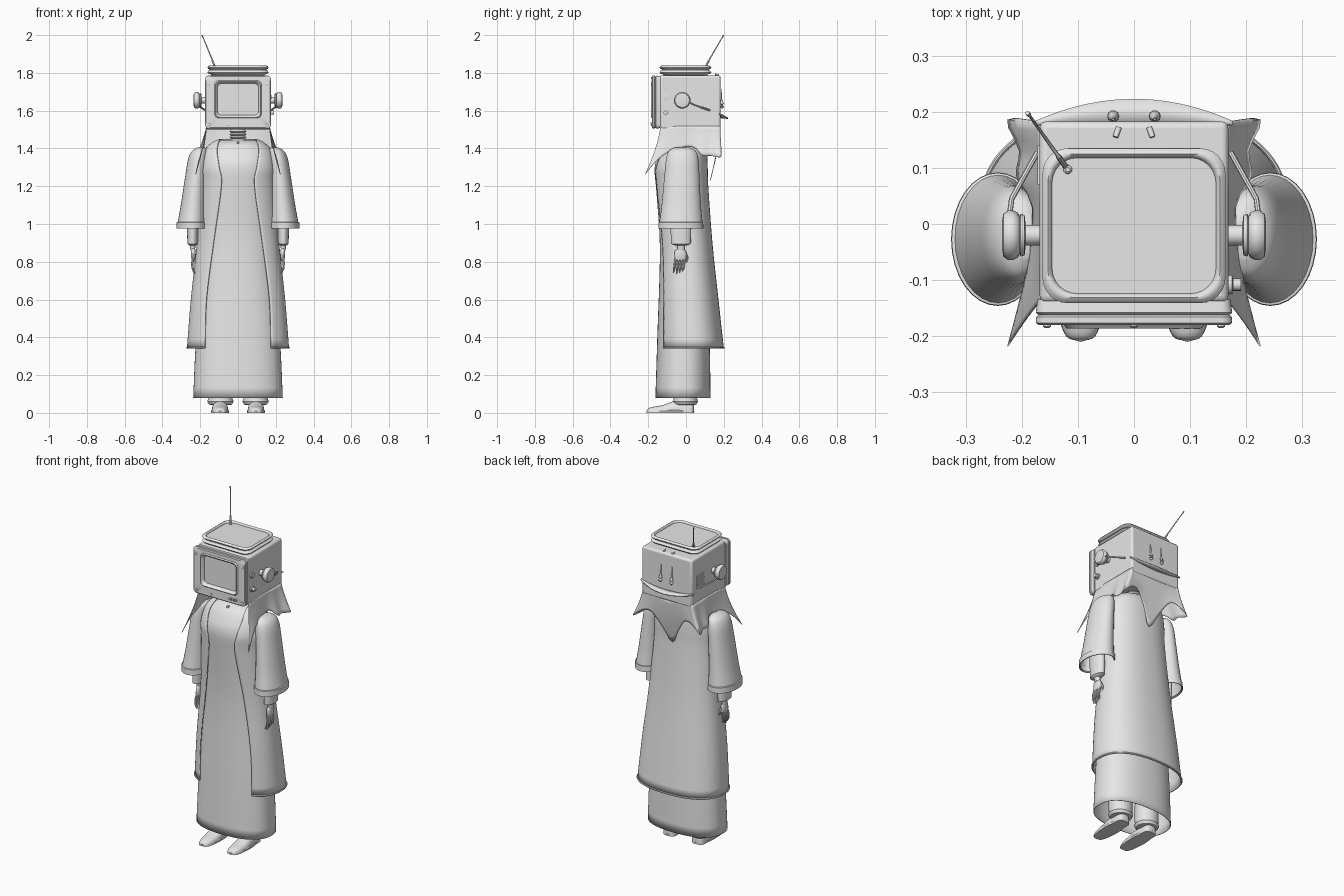
import bpy, bmesh, math
from mathutils import Vector

if "Cube" in bpy.data.objects:
    bpy.data.objects.remove(bpy.data.objects["Cube"])

GREY = bpy.data.materials.new("plain_grey")
GREY.diffuse_color = (0.8, 0.8, 0.8, 1)
GREY.use_nodes = True
GREY.node_tree.nodes["Principled BSDF"].inputs["Base Color"].default_value = GREY.diffuse_color


def finish(name, bm, angle=40, thick=0, bevel=0):
    bmesh.ops.recalc_face_normals(bm, faces=bm.faces)
    me = bpy.data.meshes.new(name)
    bm.to_mesh(me)
    bm.free()
    ob = bpy.data.objects.new(name, me)
    bpy.context.collection.objects.link(ob)
    me.materials.append(GREY)
    if thick:
        m = ob.modifiers.new("thickness", 'SOLIDIFY')
        m.thickness, m.offset = thick, -1
    if bevel:
        m = ob.modifiers.new("bevel", 'BEVEL')
        m.width, m.segments = bevel, 3
    bpy.ops.object.select_all(action='DESELECT')
    ob.select_set(True)
    bpy.context.view_layer.objects.active = ob
    bpy.ops.object.shade_smooth_by_angle(angle=math.radians(angle))
    return ob


def loft(name, rings, closed=True, cap0=False, cap1=False, **kw):
    bm = bmesh.new()
    vs = [[bm.verts.new(p) for p in r] for r in rings]
    n = len(vs[0])
    for a, b in zip(vs, vs[1:]):
        for i in range(n if closed else n - 1):
            j = (i + 1) % n
            bm.faces.new((a[i], a[j], b[j], b[i]))
    if cap0:
        bm.faces.new(vs[0])
    if cap1:
        bm.faces.new(vs[-1])
    return finish(name, bm, **kw)


def smooth_rows(rows, steps=4):
    """Catmull-Rom interpolation between rows of numbers."""
    out = []
    for i in range(len(rows) - 1):
        p = [Vector(rows[min(max(k, 0), len(rows) - 1)]) for k in range(i - 1, i + 3)]
        for s in range(steps):
            t = s / steps
            out.append(0.5 * (2 * p[1] + (p[2] - p[0]) * t + (2 * p[0] - 5 * p[1] + 4 * p[2] - p[3]) * t * t
                              + (3 * p[1] - p[0] - 3 * p[2] + p[3]) * t ** 3))
    return out + [Vector(rows[-1])]


def box(name, lo, hi, bevel=0):
    bm = bmesh.new()
    bmesh.ops.create_cube(bm, size=1)
    for v in bm.verts:
        v.co = [(a + b) / 2 + c * (b - a) for a, b, c in zip(lo, hi, v.co)]
    return finish(name, bm, bevel=bevel)


def tube(name, path, radii, n=10):
    """Round rod through points, radius given at each point."""
    path = [Vector(p) for p in path]
    rings = []
    for i, p in enumerate(path):
        d = path[min(i + 1, len(path) - 1)] - path[max(i - 1, 0)]
        q = d.to_track_quat('Z', 'Y')
        rings.append([p + q @ Vector((radii[i] * math.cos(k * math.tau / n), radii[i] * math.sin(k * math.tau / n), 0))
                      for k in range(n)])
    return loft(name, rings, cap0=True, cap1=True)


def disc_stack(name, base, axis, prof, n=24):
    """Lathe: profile of (distance along axis, radius)."""
    q = Vector(axis).to_track_quat('Z', 'Y')
    rings = [[Vector(base) + q @ Vector((r * math.cos(k * math.tau / n), r * math.sin(k * math.tau / n), d))
              for k in range(n)] for d, r in prof]
    return loft(name, rings, cap0=True, cap1=True)


def round_rect(hx, hy, r):
    pts = []
    for c, (sx, sy) in enumerate(((1, 1), (-1, 1), (-1, -1), (1, -1))):
        for k in range(7):
            a = (c + k / 6) * math.pi / 2
            pts.append((sx * (hx - r) + r * math.cos(a), sy * (hy - r) + r * math.sin(a)))
    return pts


def section(a, rx, yf, yb):
    """Body outline; angle 0 is the middle of the back."""
    yc = (yf + yb) / 2
    s, c = math.sin(a), math.cos(a)
    e = 0.85
    return (math.copysign(abs(s) ** e, s) * rx, yc + math.copysign(abs(c) ** e, c) * (yb - yf) / 2)


# inner dress: z, half width, front y, back y
rows = [(.08, .237, -.162, .13), (.4, .222, -.152, .125), (.86, .185, -.138, .11), (1.15, .172, -.155, .1),
        (1.3, .175, -.166, .1), (1.38, .165, -.135, .09), (1.425, .135, -.1, .08), (1.445, .09, -.055, .06)]
loft("dress", [[(*section(k * math.tau / 64, *r[1:]), r[0]) for k in range(64)] for r in smooth_rows(rows)],
     cap1=True, thick=.004)

# open coat: as above plus front edge x
rows = [(.345, .27, -.15, .2, .175), (.6, .25, -.15, .172, .168), (.9, .218, -.146, .14, .13),
        (1.2, .197, -.166, .118, .088), (1.3, .197, -.172, .115, .1), (1.385, .18, -.14, .11, .112),
        (1.43, .14, -.105, .095, .105), (1.45, .1, -.06, .07, .095)]
rings = []
for z, rx, yf, yb, xe in smooth_rows(rows):
    end = math.pi - math.asin(min(1, xe / rx) ** (1 / .85))
    rings.append([(*section(end * (k / 32 - 1), rx, yf, yb), z) for k in range(65)])
loft("coat", rings, closed=False, thick=.006)
hem = rings[0]
tube("coat_hem", hem, [.005] * len(hem), 6)

# head box and monitor front
box("head_box", (-.168, -.14, 1.5), (.168, .183, 1.787), bevel=.012)
prof = [(-.135, .172, .137, .018), (-.158, .175, .14, .02), (-.162, .17, .135, .02), (-.166, .175, .14, .02),
        (-.176, .175, .14, .02), (-.18, .17, .135, .02), (-.18, .125, .1, .025), (-.186, .12, .095, .024),
        (-.18, .113, .088, .022), (-.166, .108, .083, .02)]
loft("monitor_front", [[(x, y, 1.645 + z * 1.0 + (.015 if i > 5 else 0)) for x, z in round_rect(hx, hz, r)]
                       for i, (y, hx, hz, r) in enumerate(prof)], cap0=True, cap1=True, angle=35)
for x, z in ((-.155, 1.74), (0, 1.772), (.155, 1.74), (-.155, 1.525), (-.055, 1.525), (.155, 1.525)):
    disc_stack("panel_screw", (x, -.178, z), (0, -1, 0), [(0, .007), (.005, .007), (.007, .004)], 12)
for x in (.075, .095, .112):
    box("panel_button", (x - .006, -.187, 1.526), (x + .006, -.175, 1.538))

# tray on top of the head
prof = [(1.78, .135), (1.793, .145), (1.796, .157), (1.803, .162), (1.811, .157), (1.814, .15), (1.818, .15),
        (1.821, .157), (1.828, .163), (1.835, .158), (1.838, .153), (1.834, .148), (1.826, .146)]
loft("top_tray", [[(x, y - .003, z) for x, y in round_rect(h, h - .025, .045)] for z, h in prof],
     cap0=True, cap1=True, angle=60)
tube("antenna", [(-.118, .097, 1.82), (-.135, .121, 1.865), (-.135, .121, 1.866), (-.186, .193, 1.99),
                 (-.187, .194, 1.99), (-.19, .198, 2.0)], [.005, .005, .0035, .0025, .004, .004], 8)
disc_stack("antenna_base", (-.118, .097, 1.82), (0, 0, 1), [(0, .008), (.012, .008), (.016, .004)], 12)

# face on the back of the head: curved mouth ledge, drop eyes, brow pegs
top, bottom = [], []
for k in range(33):
    u = k / 16 - 1
    f = 1 - u * u
    top.append(((u * .175, .178, 1.588 - .02 * f)))
    bottom.append((u * .175, .184 + .039 * f, 1.585 - .022 * f))
loft("mouth_ledge", [top, bottom], closed=False, thick=.007)
for s in (-1, 1):
    tube("drop_eye", [(s * .037, .186, 1.715), (s * .037, .188, 1.66), (s * .037, .192, 1.635), (s * .037, .192, 1.622),
                      (s * .037, .19, 1.612)], [.002, .004, .01, .011, .004])
    tube("brow_peg", [(s * .027, .172, 1.788), (s * .033, .155, 1.792)], [.005, .005])

    # ear knob and its rod
    disc_stack("ear_knob", (s * .165, -.02, 1.655), (s, 0, 0),
               [(0, .018), (.028, .018), (.03, .036), (.037, .038), (.039, .034), (.042, .04), (.05, .044),
                (.06, .044), (.068, .038), (.07, .025)])
    tube("ear_rod", [(s * .222, .015, 1.645), (s * .218, .045, 1.63), (s * .172, .128, 1.602)], [.005] * 3, 8)

# side dials and speaker grille
for z, d in ((1.672, .012), (1.59, .026)):
    disc_stack("side_dial", (.165, -.108, z), (1, 0, 0), [(0, .017), (.01, .017), (.011, .011), (d, .011)], 16)
for k in range(6):
    z = 1.6 + k * .014
    box("grille_bar", (-.172, .07, z), (-.166, .14, z + .007))

# head cloth: top and bottom edge points from the back centre to the front tip
half = [(0, .18, 0, .13, 1.23), (.05, .18, .055, .152, 1.32), (.1, .18, .11, .172, 1.4), (.145, .18, .165, .182, 1.4),
        (.166, .178, .226, .186, 1.355), (.168, .13, .205, .13, 1.362), (.168, .08, .21, .085, 1.365),
        (.168, .03, .182, .03, 1.41), (.168, -.05, .19, -.07, 1.39), (.166, -.1, .208, -.15, 1.34),
        (.166, -.136, .226, -.218, 1.262)]
pts = [(-a, b, -c, d, e) for a, b, c, d, e in half[:0:-1]] + half
cols = smooth_rows(pts, 3)
rings = []
for i in range(9):
    t = i / 8
    rings.append([(a + (c - a) * t ** 1.3, b + (d - b) * t ** 1.5, 1.52 + (e - 1.52) * t) for a, b, c, d, e in cols])
loft("head_cloth", rings, closed=False, thick=.003, angle=60)

# ribbed neck
disc_stack("neck", (0, -.01, 1.4), (0, 0, 1),
           [(0, .04), (.03, .04)] + [(.035 + k * .008, .046 if k % 2 else .036) for k in range(10)] + [(.115, .04)])
disc_stack("collar_stud", (0, -.075, 1.425), (0, -1, .3), [(0, .006), (.03, .006)], 10)


def oval(cx, cy, z, rx, ry, n=32):
    return [(cx + rx * math.cos(k * math.tau / n), cy + ry * math.sin(k * math.tau / n), z) for k in range(n)]


for s in (-1, 1):
    # wide sleeve: z, centre x, centre y, radii
    rows = [(.98, .243, -.027, .078, .115), (1.0, .243, -.027, .078, .115), (1.1, .235, -.025, .068, .104),
            (1.25, .222, -.022, .058, .093), (1.34, .212, -.02, .053, .086), (1.385, .203, -.02, .042, .072),
            (1.405, .195, -.02, .02, .04)]
    loft("sleeve", [oval(s * r[1], r[2], r[0], r[3], r[4]) for r in smooth_rows(rows)], cap1=True, thick=.004)
    cuff = [(.975, .078, .114), (.975, .083, .119), (1.008, .082, .118), (1.012, .074, .11)]
    loft("sleeve_cuff", [oval(s * .243, -.027, *c) for c in cuff], thick=.002)
    # forearm, wrist and jointed hand
    arm = [(1.2, .03, .05), (.98, .03, .055), (.895, .028, .052), (.89, .022, .04), (.885, .015, .02),
           (.86, .012, .018)]
    loft("forearm", [oval(s * .24, -.027, *c) for c in arm], cap0=True, cap1=True)
    loft("palm", [oval(s * .237, -.03, *c, 16) for c in ((.87, .01, .018), (.855, .013, .03), (.825, .012, .032),
                                                        (.81, .008, .028))], cap0=True, cap1=True)
    for k in range(4):
        y = -.055 + k * .016
        tip = .735 + .008 * abs(k - 1)
        tube("finger", [(s * .238, y, .82), (s * .242, y - .004, .79), (s * .24, y - .008, .765),
                        (s * .23, y - .012, tip)], [.006, .007, .006, .003], 8)
    tube("thumb", [(s * .236, -.005, .85), (s * .23, .006, .82), (s * .222, .002, .785)], [.007, .007, .003], 8)

    # lower leg, trouser cuff and shoe
    loft("trouser_leg", [oval(s * .093, -.003, *c) for c in ((.042, .05, .05), (.044, .06, .058), (.06, .07, .066),
                                                            (.075, .064, .062), (.09, .068, .064), (.35, .065, .062))],
         cap0=True, cap1=True)
    rows = [(-.207, .012, .012), (-.2, .026, .024), (-.17, .038, .033), (-.12, .044, .042), (-.07, .044, .06),
            (-.02, .04, .062), (.02, .038, .06), (.036, .03, .055), (.042, .015, .05)]
    rings = []
    for y, w, h in smooth_rows(rows, 3):
        rings.append([(s * .095 + w * math.cos(k * math.tau / 24), y, h * max(0, math.sin(k * math.tau / 24)) ** .6)
                      for k in range(24)])
    loft("shoe", rings, cap0=True, cap1=True)
    sole = [(z, w) for z, w in ((0, .046), (.01, .048), (.014, .044))]
    loft("shoe_sole", [oval(s * .095, -.083, z, w, w + .079) for z, w in sole], cap0=True, cap1=True)
